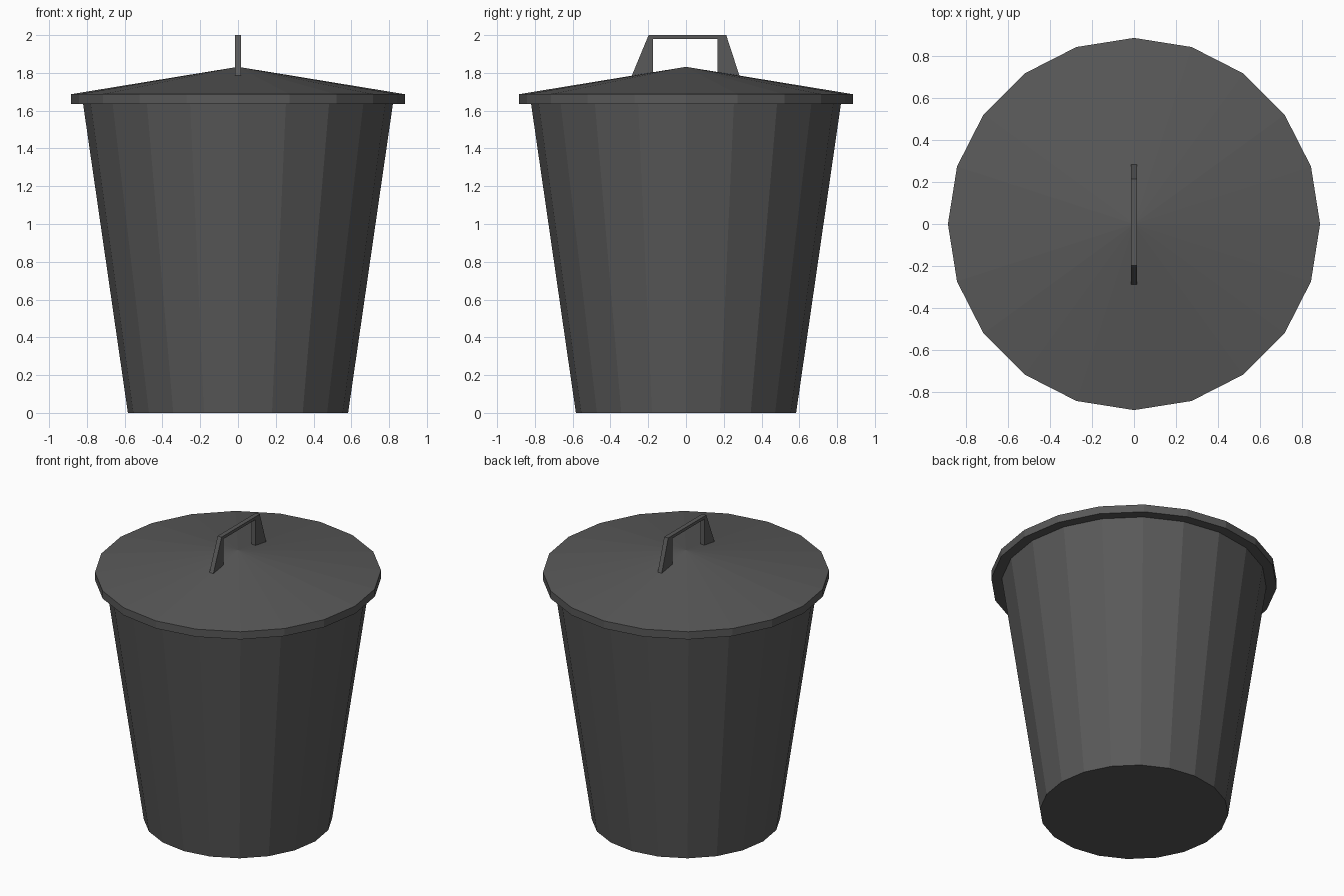
import bpy
from math import cos, sin, pi

if "Cube" in bpy.data.objects:
    bpy.data.objects.remove(bpy.data.objects["Cube"])

SIDES = 20
dark = bpy.data.materials.new("dark_grey")
dark.diffuse_color = (0.1, 0.1, 0.1, 1)
dark.use_nodes = True
dark.node_tree.nodes["Principled BSDF"].inputs["Base Color"].default_value = dark.diffuse_color


def add_mesh(name, verts, faces):
    mesh = bpy.data.meshes.new(name)
    mesh.from_pydata(verts, [], faces)
    mesh.materials.append(dark)
    obj = bpy.data.objects.new(name, mesh)
    bpy.context.collection.objects.link(obj)
    return obj


def rings(profile):
    """Stack of polygon rings from (radius, z) pairs, joined by quads."""
    verts = [(r * cos(2 * pi * i / SIDES), r * sin(2 * pi * i / SIDES), z)
             for r, z in profile for i in range(SIDES)]
    faces = []
    for k in range(len(profile) - 1):
        a, b = k * SIDES, (k + 1) * SIDES
        for i in range(SIDES):
            j = (i + 1) % SIDES
            faces.append((a + i, a + j, b + j, b + i))
    return verts, faces


# Tapered bin body with closed bottom
verts, faces = rings([(0.583, 0), (0.82, 1.635)])
faces.append(tuple(reversed(range(SIDES))))
add_mesh("bin_body", verts, faces)

# Lid: underside lip, rim, and shallow cone
verts, faces = rings([(0.82, 1.635), (0.885, 1.635), (0.885, 1.687)])
verts.append((0, 0, 1.832))
faces += [(2 * SIDES + i, 2 * SIDES + (i + 1) % SIDES, 3 * SIDES) for i in range(SIDES)]
add_mesh("lid", verts, faces)

# Handle: paired outer and inner (y, z) outlines extruded across x
outer = [(-0.287, 1.785), (-0.198, 2.0), (0.213, 2.0), (0.283, 1.785)]
inner = [(-0.176, 1.801), (-0.176, 1.98), (0.168, 1.98), (0.168, 1.801)]
W = 0.015
verts = [(x, y, z) for x in (-W, W) for y, z in outer + inner]
faces = []
for k in range(3):
    faces += [(k, k + 4, k + 5, k + 1),            # left side
              (k + 8, k + 9, k + 13, k + 12),      # right side
              (k, k + 1, k + 9, k + 8),            # outside
              (k + 4, k + 12, k + 13, k + 5)]      # inside
faces += [(0, 8, 12, 4), (3, 7, 15, 11)]           # feet on the lid
add_mesh("lid_handle", verts, faces)
